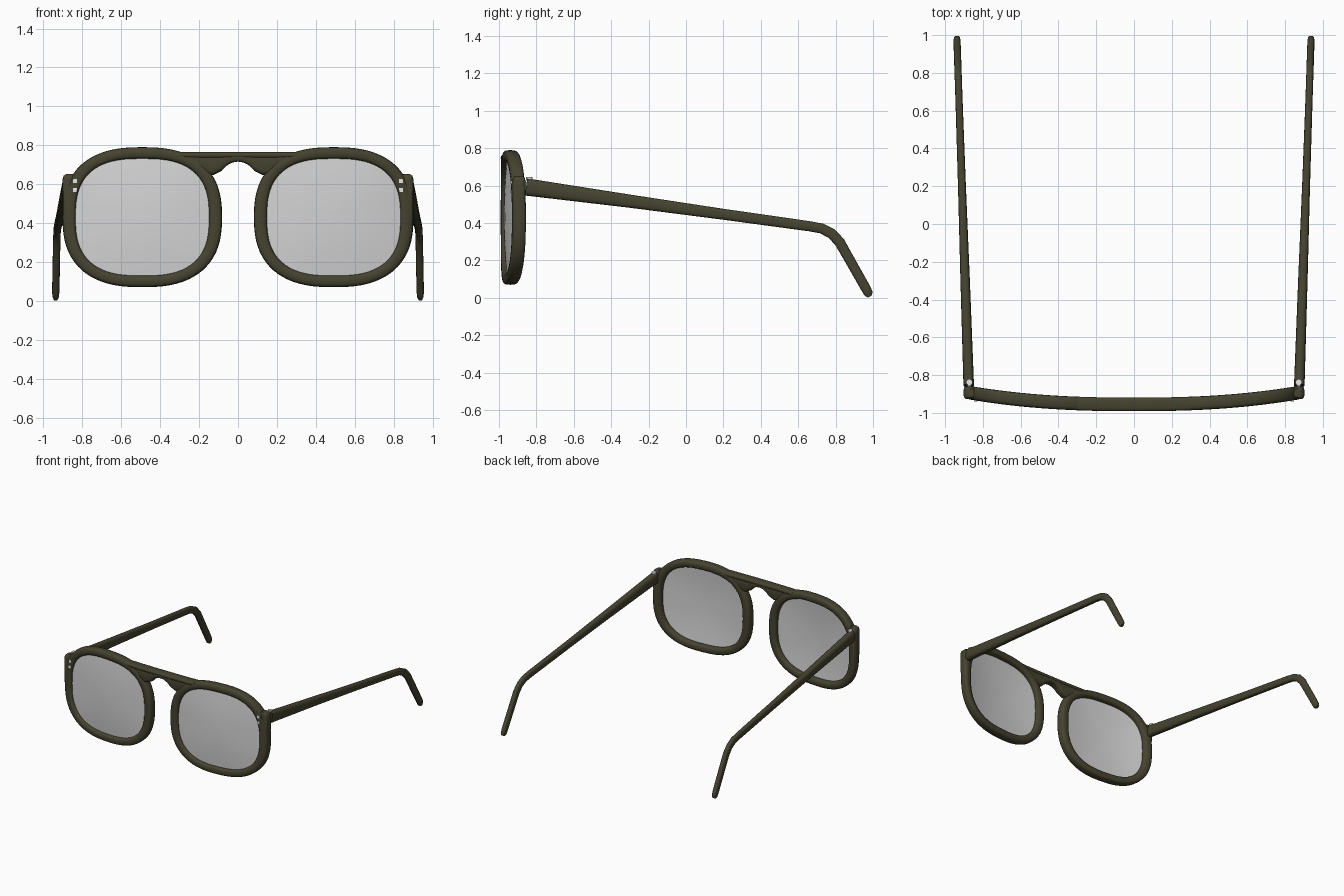
import bpy, bmesh, math
from mathutils import Vector

cube = bpy.data.objects.get("Cube")
if cube:
    bpy.data.objects.remove(cube, do_unlink=True)


def material(name, rgb):
    mat = bpy.data.materials.new(name)
    mat.use_nodes = True
    mat.diffuse_color = (*rgb, 1)
    mat.node_tree.nodes["Principled BSDF"].inputs["Base Color"].default_value = (*rgb, 1)
    return mat


olive = material("olive acetate", (0.06, 0.056, 0.029))
grey = material("lens grey", (0.66, 0.66, 0.66))
silver = material("hinge silver", (0.8, 0.8, 0.8))


def oval(a, b, power, count):
    """Points of a rounded rectangle with half sizes a and b."""
    pts = []
    for i in range(count):
        t = math.tau * i / count
        c, s = math.cos(t), math.sin(t)
        pts.append((math.copysign(a * abs(c) ** (2 / power), c),
                    math.copysign(b * abs(s) ** (2 / power), s)))
    return pts


def wrap(x):
    """Depth of the curved front at a given x."""
    return -0.955 + 0.067 * (abs(x) / 0.9) ** 2.4


def loft(name, rings, mat, closed=False):
    """Skin a list of point rings; cap the ends unless it loops."""
    bm = bmesh.new()
    rows = [[bm.verts.new(p) for p in ring] for ring in rings]
    pairs = list(zip(rows, rows[1:]))
    if closed:
        pairs.append((rows[-1], rows[0]))
    else:
        bm.faces.new(rows[0])
        bm.faces.new(rows[-1])
    for r, q in pairs:
        for i in range(len(r)):
            j = (i + 1) % len(r)
            bm.faces.new((r[i], r[j], q[j], q[i]))
    bmesh.ops.recalc_face_normals(bm, faces=bm.faces[:])
    mesh = bpy.data.meshes.new(name)
    bm.to_mesh(mesh)
    bm.free()
    mesh.materials.append(mat)
    obj = bpy.data.objects.new(name, mesh)
    bpy.context.collection.objects.link(obj)
    bpy.ops.object.select_all(action="DESELECT")
    obj.select_set(True)
    bpy.context.view_layer.objects.active = obj
    bpy.ops.object.shade_smooth_by_angle(angle=math.radians(42))
    return obj


def block(name, lo, hi, mat):
    """Box between two corners."""
    return loft(name, [[(lo[0], lo[1], z), (hi[0], lo[1], z), (hi[0], hi[1], z), (lo[0], hi[1], z)]
                       for z in (lo[2], hi[2])], mat)


EYE_X, EYE_Z = 0.492, 0.43
HINGE = (0.872, -0.838)

# temple path: y, z, half height, half width
TEMPLE = [(-0.855, 0.593, 0.046, 0.028), (-0.3, 0.517, 0.035, 0.025),
          (0.2, 0.447, 0.029, 0.021), (0.66, 0.383, 0.027, 0.019),
          (0.725, 0.371, 0.027, 0.019), (0.78, 0.343, 0.028, 0.019),
          (0.822, 0.297, 0.028, 0.019), (0.86, 0.23, 0.027, 0.019),
          (0.962, 0.05, 0.026, 0.019), (0.975, 0.024, 0.024, 0.017),
          (0.984, 0.008, 0.013, 0.01)]

for side, s in (("left", 1), ("right", -1)):
    # rim: rounded section swept between inner and outer outline
    rings = []
    for (xi, zi), (xo, zo) in zip(oval(0.342, 0.3, 2.7, 72), oval(0.41, 0.36, 2.5, 72)):
        ring = []
        for u, v in oval(0.5, 0.036, 3.2, 16):
            x = EYE_X + xi + (xo - xi) * (u + 0.5)
            ring.append((s * x, wrap(x) + v, EYE_Z + zi + (zo - zi) * (u + 0.5)))
        rings.append(ring)
    loft(side + "_rim", rings, olive, closed=True)

    # lens: shallow dome with a front and a back skin
    rings = []
    for radius, dome, back in ((0.03, 1, 0), (0.3, 1, 0), (0.55, 1, 0), (0.8, 1, 0), (1.03, 1, 0),
                               (1.03, 1, 1), (0.8, 1, 1), (0.55, 1, 1), (0.3, 1, 1), (0.03, 1, 1)):
        ring = []
        for u, v in oval(0.342, 0.3, 2.7, 48):
            x = EYE_X + u * radius
            y = wrap(x) - 0.012 - 0.016 * (1 - radius ** 2) + 0.012 * back
            ring.append((s * x, y, EYE_Z + v * radius))
        rings.append(ring)
    loft(side + "_lens", rings, grey)

    # corner lug that squares off the rim beside the hinge
    rings = []
    for z, x, a, b in ((0.4, 0.872, 0.028, 0.03), (0.5, 0.872, 0.029, 0.034),
                       (0.625, 0.872, 0.03, 0.034), (0.643, 0.869, 0.027, 0.031),
                       (0.652, 0.865, 0.018, 0.022)):
        rings.append([(s * (x + u), wrap(x) + v, z) for u, v in oval(a, b, 4, 20)])
    loft(side + "_lug", rings, olive)

    # rivet plates on the front
    for label, z in (("upper", 0.616), ("lower", 0.57)):
        y = wrap(0.838) - 0.036
        block(f"{side}_{label}_rivet", (s * 0.828, y - 0.004, z - 0.01),
              (s * 0.848, y + 0.005, z + 0.01), silver)

    # hinge: pin and link
    loft(side + "_hinge_pin",
         [[(s * HINGE[0] + u, HINGE[1] + v, z) for u, v in oval(0.017, 0.017, 2, 16)]
          for z in (0.555, 0.645)], silver)
    block(side + "_hinge_link", (s * 0.862, -0.88, 0.565), (s * 0.882, -0.84, 0.63), silver)

    # temple arm
    rings = []
    for i, (y, z, h, w) in enumerate(TEMPLE):
        p, q = TEMPLE[max(i - 1, 0)], TEMPLE[min(i + 1, len(TEMPLE) - 1)]
        t = Vector((q[0] - p[0], q[1] - p[1])).normalized()
        x = 0.875 + 0.034 * (y + 0.855)
        rings.append([(s * (x + u), y - t.y * v, z + t.x * v) for u, v in oval(w, h, 2.8, 20)])
    loft(side + "_temple", rings, olive)

# bridge: half profile of x and lower edge, mirrored
ARCH = [(0, 0.716), (0.03, 0.711), (0.06, 0.694), (0.085, 0.667), (0.105, 0.658),
        (0.125, 0.648), (0.15, 0.645), (0.19, 0.667), (0.23, 0.69), (0.27, 0.72)]
profile = [(-x, z) for x, z in ARCH[:0:-1]] + ARCH
rings = []
for x, low in profile:
    mid, half = (0.757 + low) / 2, (0.757 - low) / 2
    rings.append([(x, wrap(x) + u, mid + v) for u, v in oval(0.033, half, 3.5, 20)])
loft("bridge", rings, olive)

# straight brow bar along the top of the bridge
rings = []
for i in range(-6, 7):
    x = i * 0.05
    rings.append([(x, wrap(x) + u, 0.749 + v) for u, v in oval(0.036, 0.017, 3, 16)])
loft("brow_bar", rings, olive)
